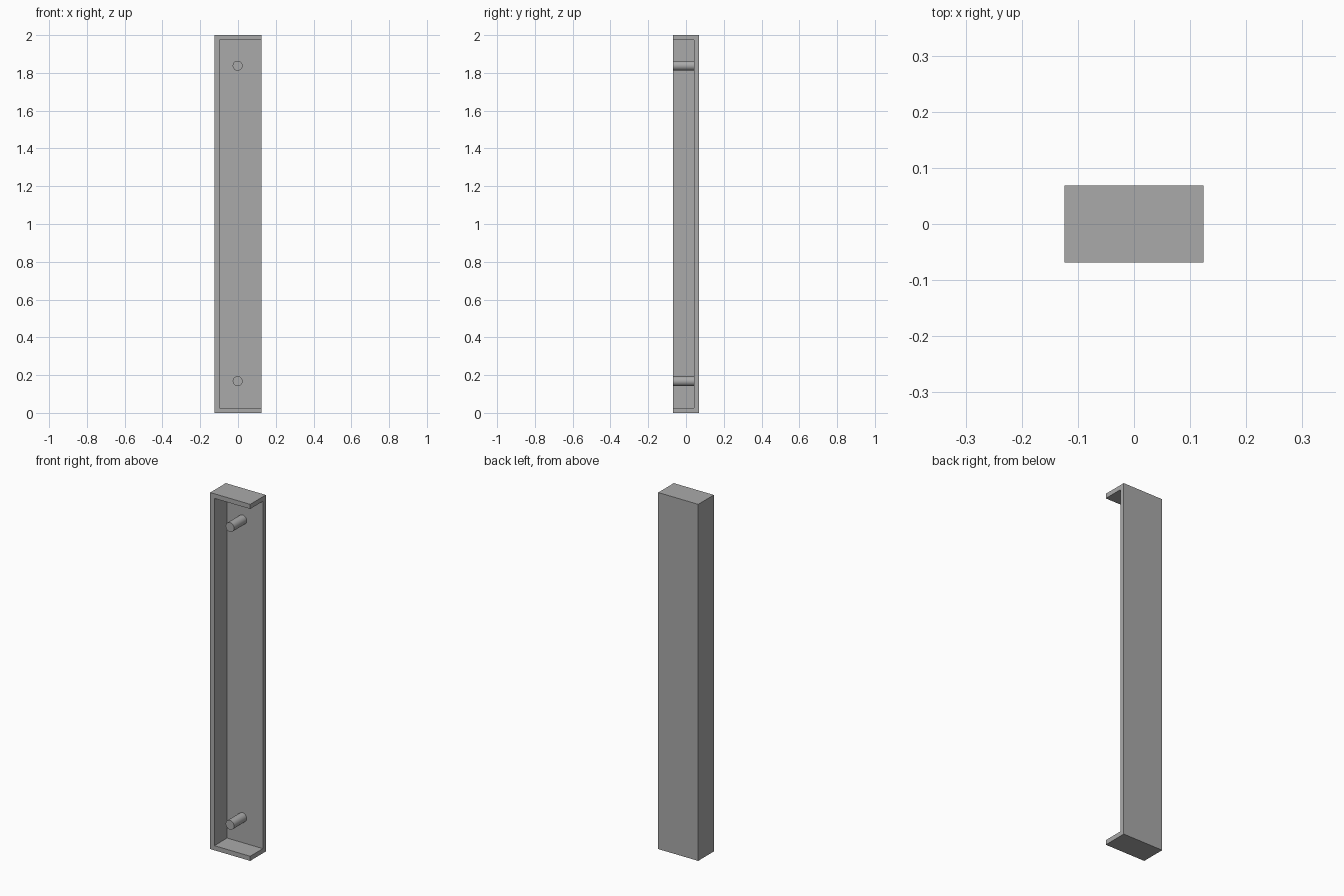
import bpy
from math import radians

cube = bpy.data.objects.get("Cube")
if cube:
    bpy.data.objects.remove(cube, do_unlink=True)

# Overall size
HALF_W, HALF_D, HEIGHT, WALL = 0.124, 0.069, 2.0, 0.026
BACK_INNER = HALF_D - WALL

grey = bpy.data.materials.new("plain grey")
grey.use_nodes = True
colour = (0.4, 0.4, 0.4, 1)
grey.diffuse_color = colour
grey.node_tree.nodes["Principled BSDF"].inputs["Base Color"].default_value = colour


def box(name, low, high):
    centre = [(a + b) / 2 for a, b in zip(low, high)]
    bpy.ops.mesh.primitive_cube_add(size=1, location=centre)
    obj = bpy.context.object
    obj.name = name
    obj.scale = [b - a for a, b in zip(low, high)]
    bpy.ops.object.transform_apply(location=False, rotation=False, scale=True)
    obj.data.materials.append(grey)
    return obj


# Tray, hollowed from the front and open along its left side
tray = box("tray", (-HALF_W, -HALF_D, 0), (HALF_W, HALF_D, HEIGHT))
cutter = box("hollow_cutter", (-HALF_W + WALL, -HALF_D - 0.1, WALL),
             (HALF_W + 0.1, BACK_INNER, HEIGHT - WALL))
cutter.hide_render = True
bpy.context.view_layer.objects.active = tray
hollow = tray.modifiers.new("hollow", "BOOLEAN")
hollow.operation = "DIFFERENCE"
hollow.solver = "EXACT"
hollow.object = cutter
bpy.ops.object.modifier_apply(modifier=hollow.name)
bpy.data.objects.remove(cutter, do_unlink=True)

# Mounting pins, from the back plate to the front rim
for name, z in (("lower_pin", 0.168), ("upper_pin", 1.838)):
    bpy.ops.mesh.primitive_cylinder_add(
        vertices=48, radius=0.026, depth=BACK_INNER + HALF_D,
        location=(-0.002, (BACK_INNER - HALF_D) / 2, z), rotation=(radians(90), 0, 0))
    pin = bpy.context.object
    pin.name = name
    pin.data.materials.append(grey)
    bpy.ops.object.shade_smooth_by_angle(angle=radians(30))
